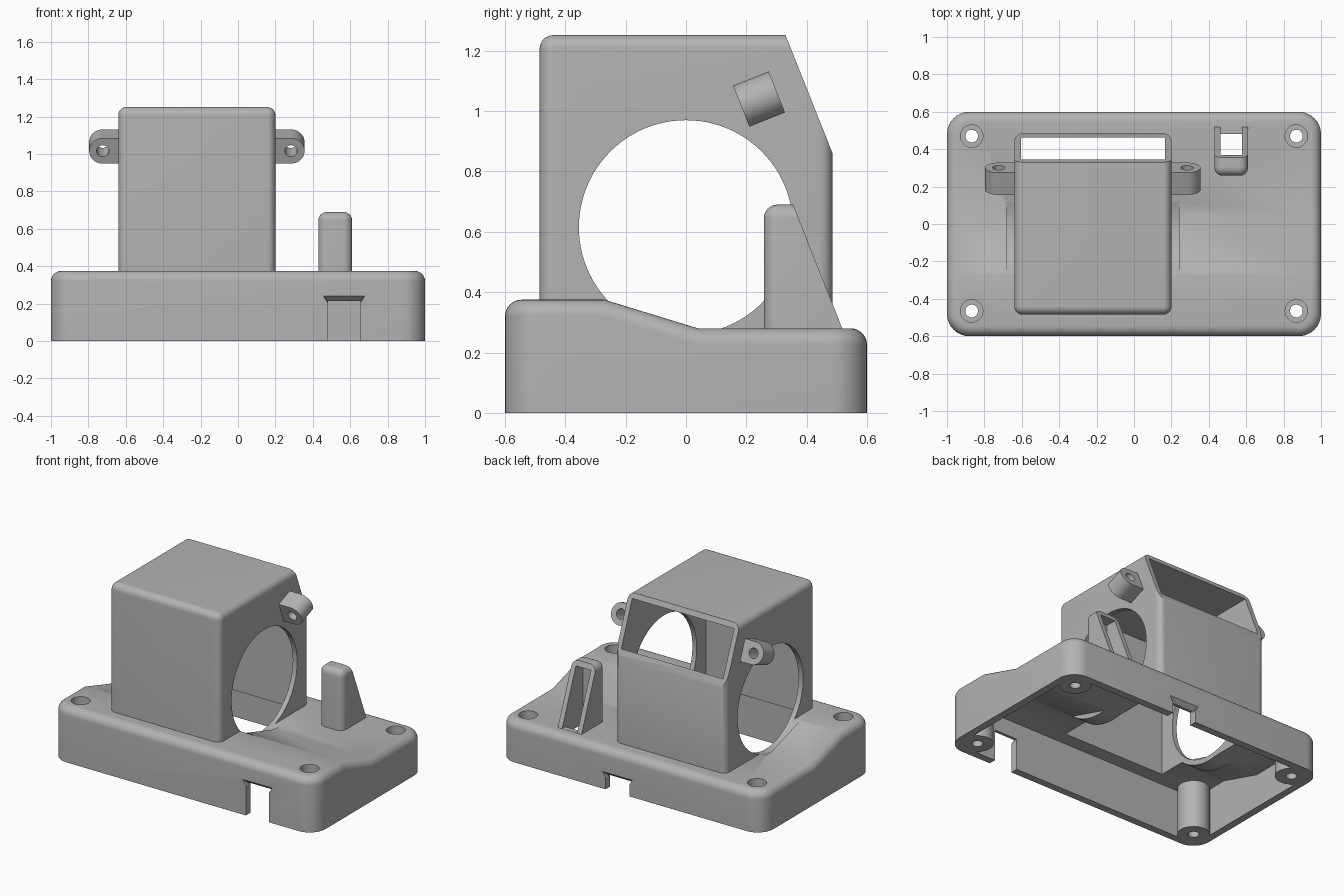
import bpy, bmesh, math
from mathutils import Matrix, Vector

if "Cube" in bpy.data.objects:
    bpy.data.objects.remove(bpy.data.objects["Cube"])

grey = bpy.data.materials.new("plain_grey")
grey.use_nodes = True
grey.diffuse_color = (0.45, 0.45, 0.45, 1)
grey.node_tree.nodes["Principled BSDF"].inputs["Base Color"].default_value = grey.diffuse_color


def make(name, bm):
    bmesh.ops.recalc_face_normals(bm, faces=bm.faces)
    mesh = bpy.data.meshes.new(name)
    bm.to_mesh(mesh)
    bm.free()
    mesh.materials.append(grey)
    obj = bpy.data.objects.new(name, mesh)
    bpy.context.collection.objects.link(obj)
    return obj


def prism(points, depth, matrix):
    """Extrude a 2D outline along local z, centred, then place it."""
    bm = bmesh.new()
    face = bm.faces.new([bm.verts.new((u, v, -depth / 2)) for u, v in points])
    new = bmesh.ops.extrude_face_region(bm, geom=[face])["geom"]
    top = [v for v in new if isinstance(v, bmesh.types.BMVert)]
    bmesh.ops.translate(bm, verts=top, vec=(0, 0, depth))
    bm.transform(matrix)
    bmesh.ops.recalc_face_normals(bm, faces=bm.faces)
    return bm


# Maps outline (u, v) to (y, z), extruded along x
SIDE = Matrix(((0, 0, 1, 0), (1, 0, 0, 0), (0, 1, 0, 0), (0, 0, 0, 1)))


def side_prism(points, x0, x1):
    return prism(points, x1 - x0, Matrix.Translation(((x0 + x1) / 2, 0, 0)) @ SIDE)


def block(x0, x1, y0, y1, z0, z1):
    return side_prism([(y0, z0), (y1, z0), (y1, z1), (y0, z1)], x0, x1)


def cylinder(radius, depth, matrix, sides=48):
    turn = math.tau / sides
    ring = [(radius * math.cos(i * turn), radius * math.sin(i * turn)) for i in range(sides)]
    return prism(ring, depth, matrix)


def round_edges(bm, edges, radius):
    bmesh.ops.bevel(bm, geom=edges, offset=radius, offset_type='OFFSET', segments=8,
                    profile=0.5, affect='EDGES', clamp_overlap=True)
    bm.normal_update()


def round_box(bm, side_radius, top_radius=0):
    """Round the upright edges, then the rim of the top."""
    round_edges(bm, [e for e in bm.edges
                     if abs((e.verts[0].co - e.verts[1].co).normalized().z) > 0.99], side_radius)
    if top_radius:
        rim = [e for e in bm.edges
               if max(f.normal.z for f in e.link_faces) > 0.5
               and abs(min(f.normal.z for f in e.link_faces)) < 0.1]
        round_edges(bm, rim, top_radius)
    return bm


def slice_off(bm, point, normal):
    cut = bmesh.ops.bisect_plane(bm, geom=bm.verts[:] + bm.edges[:] + bm.faces[:],
                                 plane_co=point, plane_no=normal, clear_outer=True)
    edges = [g for g in cut["geom_cut"] if isinstance(g, bmesh.types.BMEdge)]
    bmesh.ops.edgeloop_fill(bm, edges=edges)
    return bm


def combine(obj, bm, operation='DIFFERENCE'):
    tool = make("tool", bm)
    tool.hide_render = True
    mod = obj.modifiers.new("cut", 'BOOLEAN')
    mod.operation, mod.solver, mod.object = operation, 'EXACT', tool
    bpy.context.view_layer.objects.active = obj
    bpy.ops.object.modifier_apply(modifier=mod.name)
    bpy.data.objects.remove(tool)


def base_outline(y, low, high, bottom):
    return [(-y, bottom), (y, bottom), (y, low), (0.04, low), (-0.27, high), (-y, high)]


SLOPE = Vector((0, 0.39, 0.155)).normalized()
MID = -0.22                      # centre of the tower in x
CORNERS = [(x, y) for x in (-0.868, 0.868) for y in (-0.465, 0.47)]
ACROSS = Matrix.Translation((MID, 0, 0.615)) @ SIDE

# Outer shell: stepped base, tower and small post
housing = make("housing", round_box(side_prism(base_outline(0.6, 0.28, 0.375, 0), -1, 1), 0.12, 0.055))
tower = round_box(block(-0.64, 0.2, -0.485, 0.485, 0.15, 1.252), 0.045, 0.045)
combine(housing, slice_off(tower, (0, 0.33, 1.252), SLOPE), 'UNION')
post = round_box(block(0.43, 0.61, 0.258, 0.56, 0.24, 0.69), 0.045, 0.045)
combine(housing, slice_off(post, (0, 0.355, 0.69), SLOPE), 'UNION')

# Base cavity, leaving screw bosses and a thicker bed under the round opening
cavity = make("cavity", round_box(side_prism(base_outline(0.55, 0.23, 0.325, -0.1), -0.95, 0.95), 0.08))
for x, y in CORNERS:
    combine(cavity, cylinder(0.1, 2, Matrix.Translation((x, y, 0))))
combine(cavity, cylinder(0.39, 1.0, ACROSS, 96))
hollow = bmesh.new()
hollow.from_mesh(cavity.data)
bpy.data.objects.remove(cavity)
combine(housing, hollow)

# Tower and post hollows
combine(housing, block(-0.605, 0.167, -0.455, 0.463, -0.1, 1.217))
combine(housing, block(0.463, 0.577, 0.292, 0.482, -0.1, 0.655))
combine(housing, block(0.463, 0.577, 0.4, 0.53, 0.281, 0.5))

# Round opening through both sides of the tower
combine(housing, cylinder(0.355, 0.92, ACROSS, 96))

# Counterbored screw holes
for x, y in CORNERS:
    combine(housing, cylinder(0.034, 2, Matrix.Translation((x, y, 0))))
    combine(housing, cylinder(0.06, 0.4, Matrix.Translation((x, y, 0.42))))


# Cable notches with a flared mouth, front and back
def notch(x0, x1, top, side):
    combine(housing, block(x0, x1, *sorted((side * 0.5, side * 0.7)), -0.1, top))
    flare = bmesh.new()
    for y, wide, rise in ((0.61, 0.03, 0.035), (0.57, 0, 0)):
        for x in (x0 - wide, x1 + wide):
            flare.verts.new((x, side * y, top + rise))
        for x in (x0, x1):
            flare.verts.new((x, side * y, top - 0.01))
    bmesh.ops.convex_hull(flare, input=flare.verts)
    combine(housing, flare)


notch(0.48, 0.655, 0.215, -1)
notch(0.01, 0.19, 0.09, 1)

# Tilted mounting ears on both sides of the tower
arc = [math.radians(a) for a in range(-90, 91, 6)]
ear_outline = [(0.4, -0.073)] + [(0.503 + 0.073 * math.cos(a), 0.073 * math.sin(a)) for a in arc] + [(0.4, 0.073)]
up = Vector((0, -SLOPE.z, SLOPE.y))
ears = []
for name, s in (("left_ear", 1), ("right_ear", -1)):
    frame = Matrix((Vector((s, 0, 0)), up, SLOPE)).transposed().to_4x4()
    frame = Matrix.Translation((MID, 0.242, 1.04)) @ frame
    ear = make(name, prism(ear_outline, 0.127, frame))
    combine(ear, cylinder(0.033, 1, frame @ Matrix.Translation((0.503, 0, 0)), 32))
    ears.append(ear)

# Smooth the rounded surfaces, keep the hard edges
for obj in [housing] + ears:
    bpy.ops.object.select_all(action='DESELECT')
    obj.select_set(True)
    bpy.context.view_layer.objects.active = obj
    bpy.ops.object.shade_smooth_by_angle(angle=math.radians(30))
